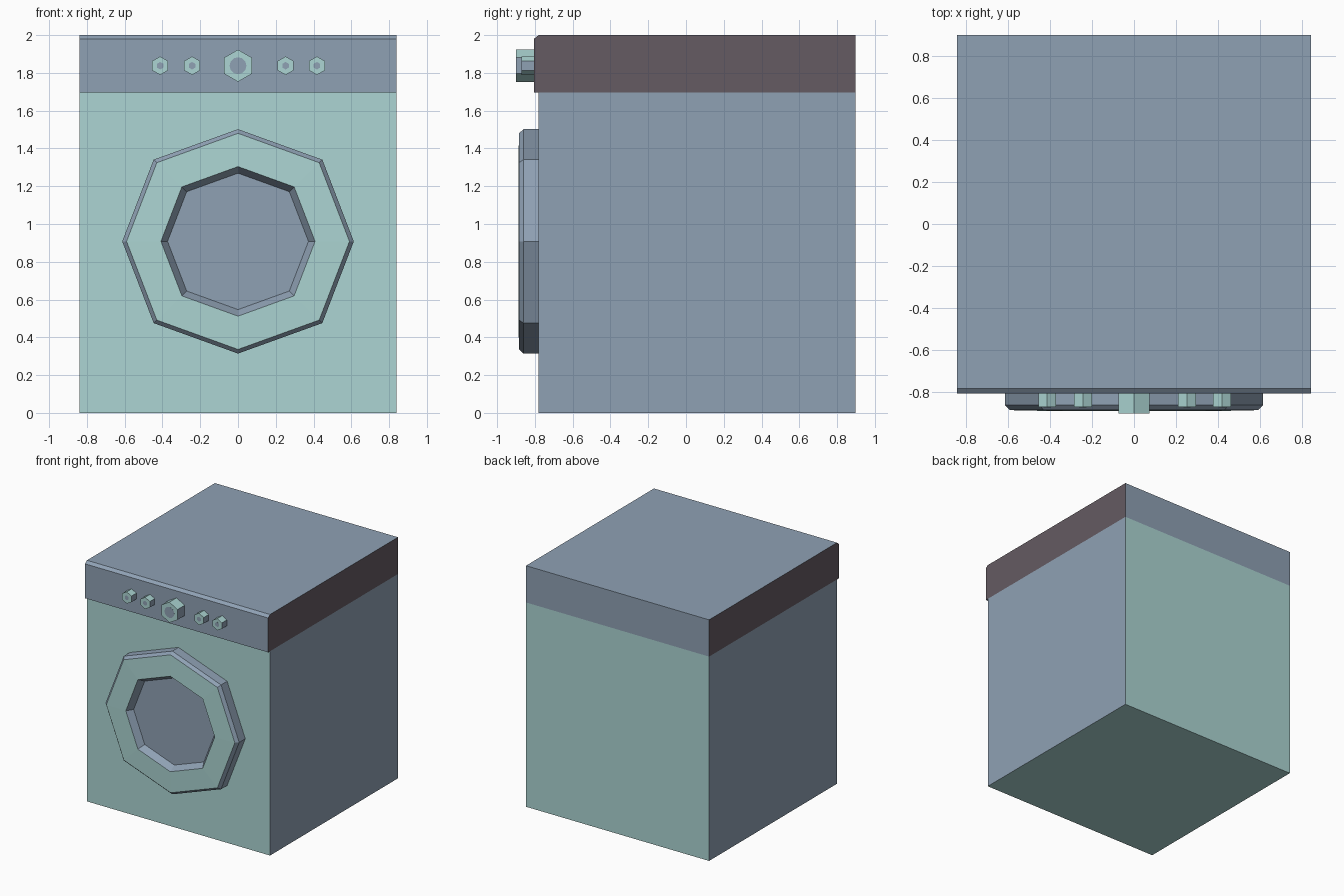
import bpy, bmesh, math

if "Cube" in bpy.data.objects:
    bpy.data.objects.remove(bpy.data.objects["Cube"])


def srgb(r, g, b):
    lin = lambda c: c / 12.92 if c <= 0.04045 else ((c + 0.055) / 1.055) ** 2.4
    return (lin(r / 255), lin(g / 255), lin(b / 255), 1)


def material(name, rgb):
    m = bpy.data.materials.new(name)
    m.diffuse_color = srgb(*rgb)
    m.use_nodes = True
    m.node_tree.nodes["Principled BSDF"].inputs["Base Color"].default_value = m.diffuse_color
    return m


teal = material("pale_teal", (172, 213, 211))
blue = material("slate_blue", (143, 161, 180))
brown = material("dark_brown", (101, 91, 98))


def loft(name, rings, mats, rule):
    """Closed solid through matching rings of points; rule(face) gives the material slot."""
    bm = bmesh.new()
    loops = [[bm.verts.new(p) for p in ring] for ring in rings]
    n = len(loops[0])
    for a, b in zip(loops, loops[1:]):
        for i in range(n):
            j = (i + 1) % n
            bm.faces.new((a[i], a[j], b[j], b[i]))
    bm.faces.new(loops[0])
    bm.faces.new(loops[-1])
    bmesh.ops.recalc_face_normals(bm, faces=bm.faces)
    bm.normal_update()
    for f in bm.faces:
        f.material_index = rule(f)
    mesh = bpy.data.meshes.new(name)
    bm.to_mesh(mesh)
    bm.free()
    for m in mats:
        mesh.materials.append(m)
    obj = bpy.data.objects.new(name, mesh)
    bpy.context.collection.objects.link(obj)
    return obj


def extrude_x(profile, half):
    return [[(x, y, z) for y, z in profile] for x in (-half, half)]


def polygon(n, cx, cz, rx, rz, y, diag=1.0):
    """Upright polygon with a corner on top; diag pushes out the odd corners."""
    pts = []
    for i in range(n):
        a = 2 * math.pi * i / n
        k = diag if i % 2 else 1
        pts.append((cx + k * rx * math.sin(a), y, cz + k * rz * math.cos(a)))
    return pts


side = lambda f: 1 if abs(f.normal.x) > 0.95 else 0

# Cabinet: teal front and back, blue sides
loft("cabinet", extrude_x([(-0.78, 0), (0.897, 0), (0.897, 1.695), (-0.78, 1.695)], 0.84),
     [teal, blue], side)

# Control panel and lid: chamfered front edge, brown ends
loft("control_panel", extrude_x([(-0.805, 1.695), (0.897, 1.695), (0.897, 2.0),
                                 (-0.78, 2.0), (-0.805, 1.98)], 0.84),
     [blue, brown], side)

# Door: chamfered octagonal rim with a recessed window
door_steps = [(0.613, 0.594, -0.77), (0.613, 0.594, -0.860), (0.59, 0.572, -0.884),
              (0.408, 0.396, -0.888), (0.373, 0.361, -0.835)]
loft("door", [polygon(8, 0, 0.908, rx, rz, y, 1.03) for rx, rz, y in door_steps],
     [blue, teal],
     lambda f: 1 if f.normal.y < -0.95 and f.calc_center_median().y < -0.87 else 0)


# Knobs: hexagonal prisms with a coloured centre plate
def knob(name, x, r, front, hub_r, hub_sides):
    loft(name, [polygon(6, x, 1.838, r, r, y) for y in (-0.80, front)], [teal, blue], side)
    loft(name + "_centre", [polygon(hub_sides, x, 1.838, hub_r, hub_r, y)
                            for y in (front + 0.002, front - 0.001)], [blue], lambda f: 0)


knob("main_knob", 0, 0.085, -0.899, 0.045, 12)
for i, x in enumerate((-0.412, -0.243, 0.252, 0.418)):
    knob(f"small_knob_{i + 1}", x, 0.049, -0.87, 0.02, 6)
